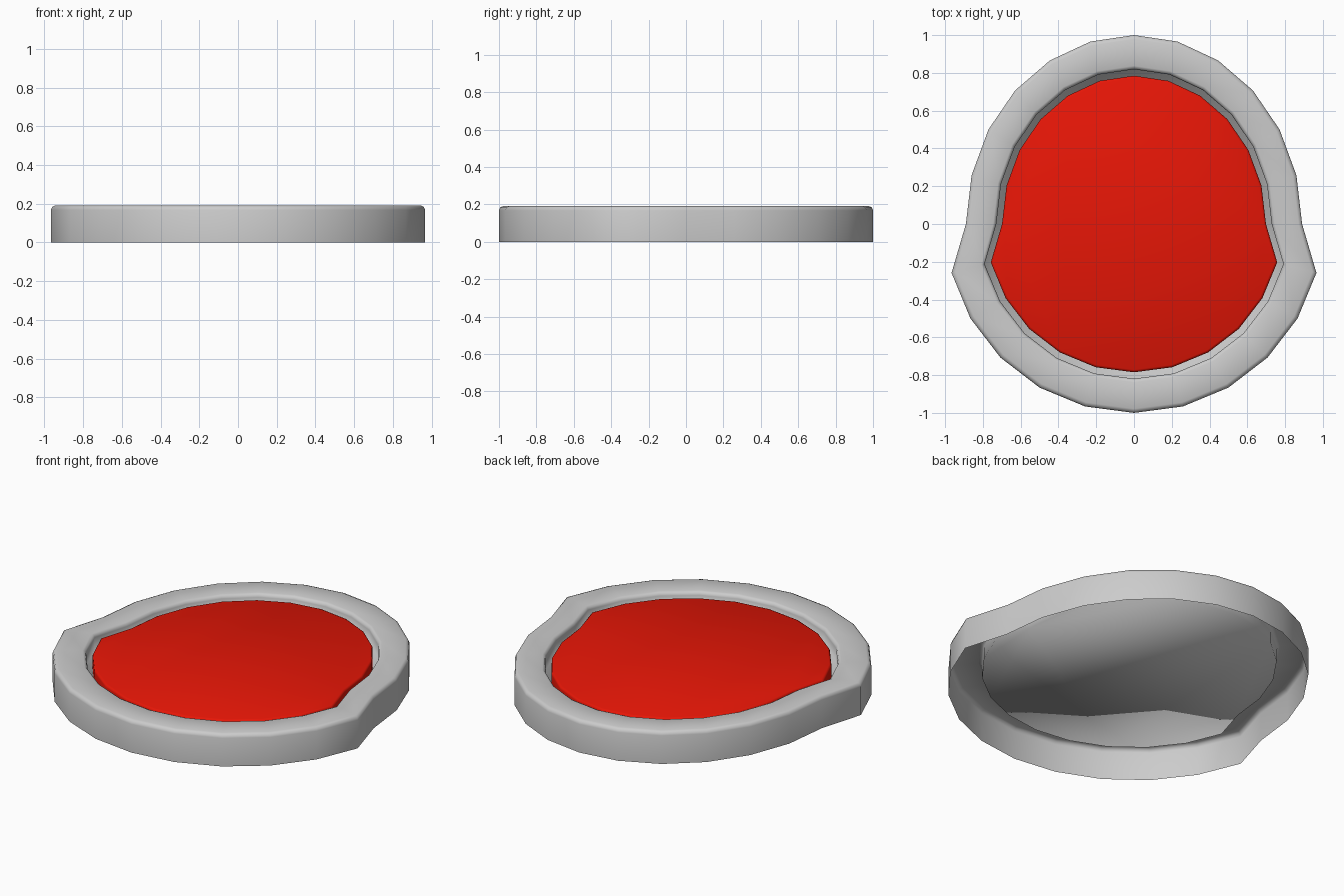
import bpy, bmesh, math

if "Cube" in bpy.data.objects:
    bpy.data.objects.remove(bpy.data.objects["Cube"])

SEGMENTS = 24
UPPER_WIDTH = 0.89   # back half is narrower than the front half


def outline(radius, z):
    """24-sided ring whose back half is squeezed in x."""
    ring = []
    for i in range(SEGMENTS):
        a = 2 * math.pi * i / SEGMENTS
        x, y = radius * math.cos(a), radius * math.sin(a)
        if y > -0.001:
            x *= UPPER_WIDTH
        ring.append((x, y, z))
    return ring


def loft(name, profile):
    """Sweep a (radius, z) profile around the outline, cap the last ring, shade smooth."""
    bm = bmesh.new()
    rings = [[bm.verts.new(p) for p in outline(r, z)] for r, z in profile]
    for a, b in zip(rings, rings[1:]):
        for i in range(SEGMENTS):
            j = (i + 1) % SEGMENTS
            bm.faces.new((a[i], a[j], b[j], b[i]))
    bm.faces.new(rings[-1])
    for f in bm.faces:
        f.smooth = True
    mesh = bpy.data.meshes.new(name)
    bm.to_mesh(mesh)
    bm.free()
    obj = bpy.data.objects.new(name, mesh)
    bpy.context.collection.objects.link(obj)
    return obj


# Grey tray, open underneath: outer wall, rounded top, inner wall and recessed floor
loft("rim", [(1.0, 0.0), (1.0, 0.168), (0.994, 0.184), (0.978, 0.191),
             (0.838, 0.191), (0.825, 0.185), (0.819, 0.17), (0.819, 0.098)])

# Red push panel standing on the floor, slightly below the rim
panel = loft("button_panel", [(0.785, 0.098), (0.785, 0.16), (0.782, 0.169),
                              (0.772, 0.174)])
red = bpy.data.materials.new("red")
red.diffuse_color = (0.8, 0.008, 0.002, 1)
red.use_nodes = True
red.node_tree.nodes["Principled BSDF"].inputs["Base Color"].default_value = red.diffuse_color
panel.data.materials.append(red)
